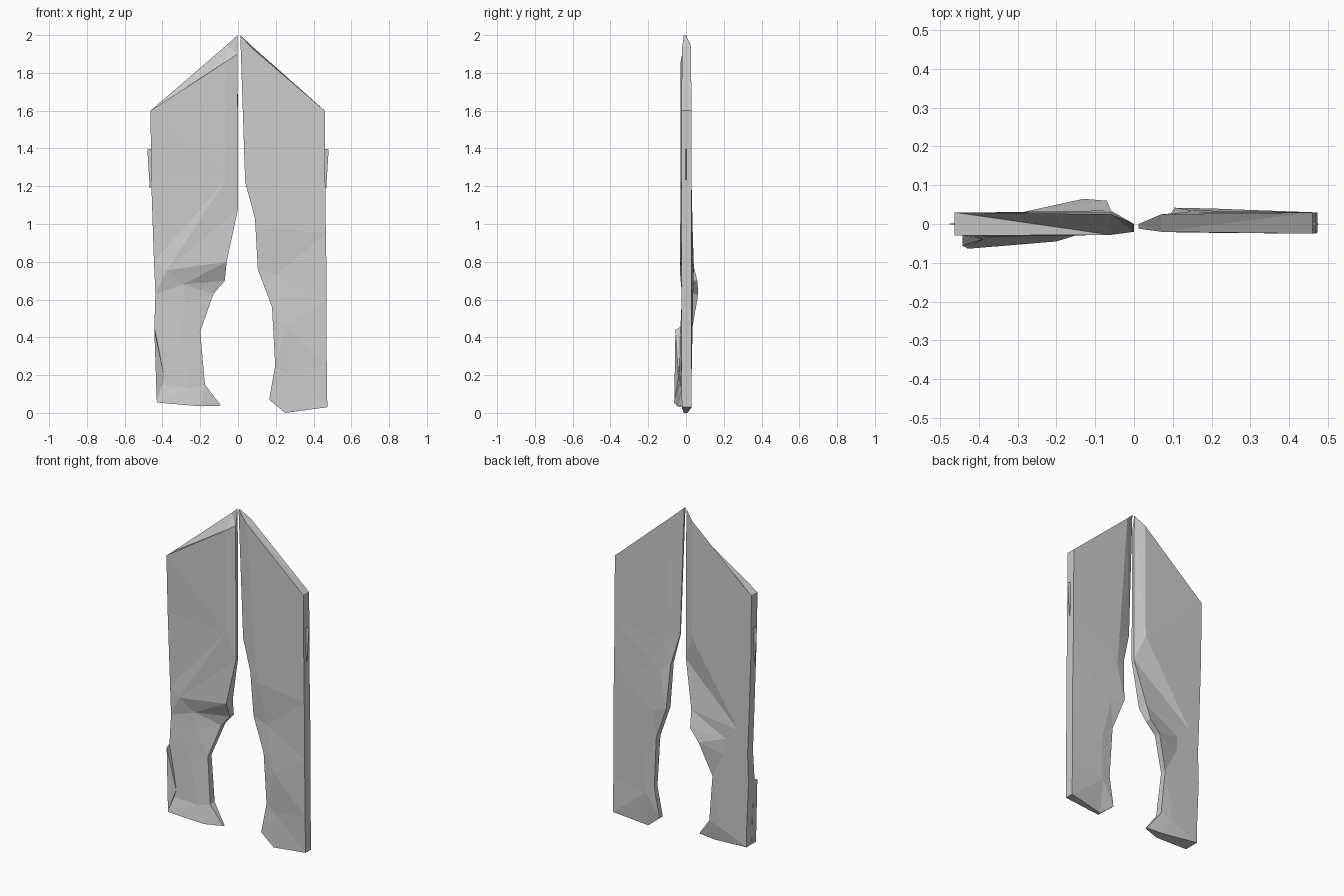
import bpy, bmesh


def make_object(name, verts, faces):
    mesh = bpy.data.meshes.new(name)
    mesh.from_pydata(verts, [], faces)
    bm = bmesh.new()
    bm.from_mesh(mesh)
    bmesh.ops.triangulate(bm, faces=bm.faces[:])
    bmesh.ops.recalc_face_normals(bm, faces=bm.faces[:])
    bm.to_mesh(mesh)
    bm.free()
    obj = bpy.data.objects.new(name, mesh)
    bpy.context.collection.objects.link(obj)
    return obj


def torn_panel(name, rows, front_drop):
    """Loft rows of three columns (outer, middle, inner), each x, z, front y, back y."""
    verts, faces = [], []
    for i, row in enumerate(rows):
        drops = front_drop if i == 0 else (0, 0, 0)
        verts += [(x, yf, z - d) for (x, z, yf, yb), d in zip(row, drops)]
        verts += [(x, yb, z) for x, z, yf, yb in reversed(row)]
    for i in range(len(rows) - 1):
        a, b = i * 6, i * 6 + 6
        for k in range(6):
            n = (k + 1) % 6
            faces.append((a + k, a + n, b + n, b + k))
    end = len(rows) * 6 - 6
    for s in (0, end):
        faces += [(s, s + 1, s + 4, s + 5), (s + 1, s + 2, s + 3, s + 4)]
    return make_object(name, verts, faces)


# Left half, with the folded knee and the flared lower corner
left_rows = [
    [(-.463, 1.60, -.03, .03), (-.06, 1.947, -.028, .025), (-.002, 2.0, -.02, 0)],
    [(-.46, 1.25, -.022, .03), (-.06, 1.24, -.028, .03), (0, 1.08, -.02, 0)],
    [(-.445, .80, -.02, .03), (-.375, .755, -.033, .03), (-.06, .80, -.028, .035)],
    [(-.437, .63, -.022, .03), (-.29, .68, -.008, .03), (-.07, .70, .02, .06)],
    [(-.44, .55, -.025, .03), (-.28, .58, -.01, .03), (-.13, .63, .025, .065)],
    [(-.443, .44, -.03, .03), (-.31, .43, -.02, .03), (-.20, .43, -.005, .03)],
    [(-.43, .15, -.04, .03), (-.25, .13, -.03, .03), (-.175, .15, -.018, .025)],
    [(-.43, .055, -.064, .03), (-.20, .035, -.045, .012), (-.09, .038, -.01, .0)],
]
torn_panel("left_panel", left_rows, (0, .085, .10))

# Right half, with a sharp inner edge and jagged foot
right_rows = [
    [(.46, 1.60, -.025, .03), (.07, 1.945, -.02, .025), (.012, 2.0, -.012, 0)],
    [(.462, 1.20, -.025, .03), (.13, 1.16, -.022, .03), (.038, 1.22, -.005, .002)],
    [(.465, .95, -.025, .03), (.15, .98, -.022, .035), (.09, 1.03, -.01, .02)],
    [(.468, .78, -.025, .03), (.20, .73, -.006, .04), (.105, .76, .0, .042)],
    [(.468, .60, -.025, .03), (.26, .46, -.022, .035), (.18, .56, -.01, .03)],
    [(.47, .25, -.025, .03), (.25, .21, -.006, .03), (.197, .25, -.006, .025)],
    [(.473, .03, -.022, .03), (.25, .0, -.012, .008), (.165, .07, -.012, .02)],
]
torn_panel("right_panel", right_rows, (0, .01, 0))

# Thin splinters standing off the outer edges
for name, s in (("left_splinter", -1), ("right_splinter", 1)):
    make_object(name,
                [(s * .45, -.005, 1.40), (s * .48, 0, 1.395), (s * .45, .005, 1.40),
                 (s * .466, 0, 1.17)],
                [(0, 1, 2), (0, 1, 3), (1, 2, 3), (0, 2, 3)])

# Raised flap on the lower left edge
make_object("left_flap",
            [(-.443, -.056, .44), (-.443, -.02, .46), (-.39, -.04, .19), (-.43, -.062, .06),
             (-.43, -.02, .06)],
            [(0, 1, 2), (0, 2, 3), (0, 3, 4, 1), (1, 4, 2), (2, 4, 3)])
